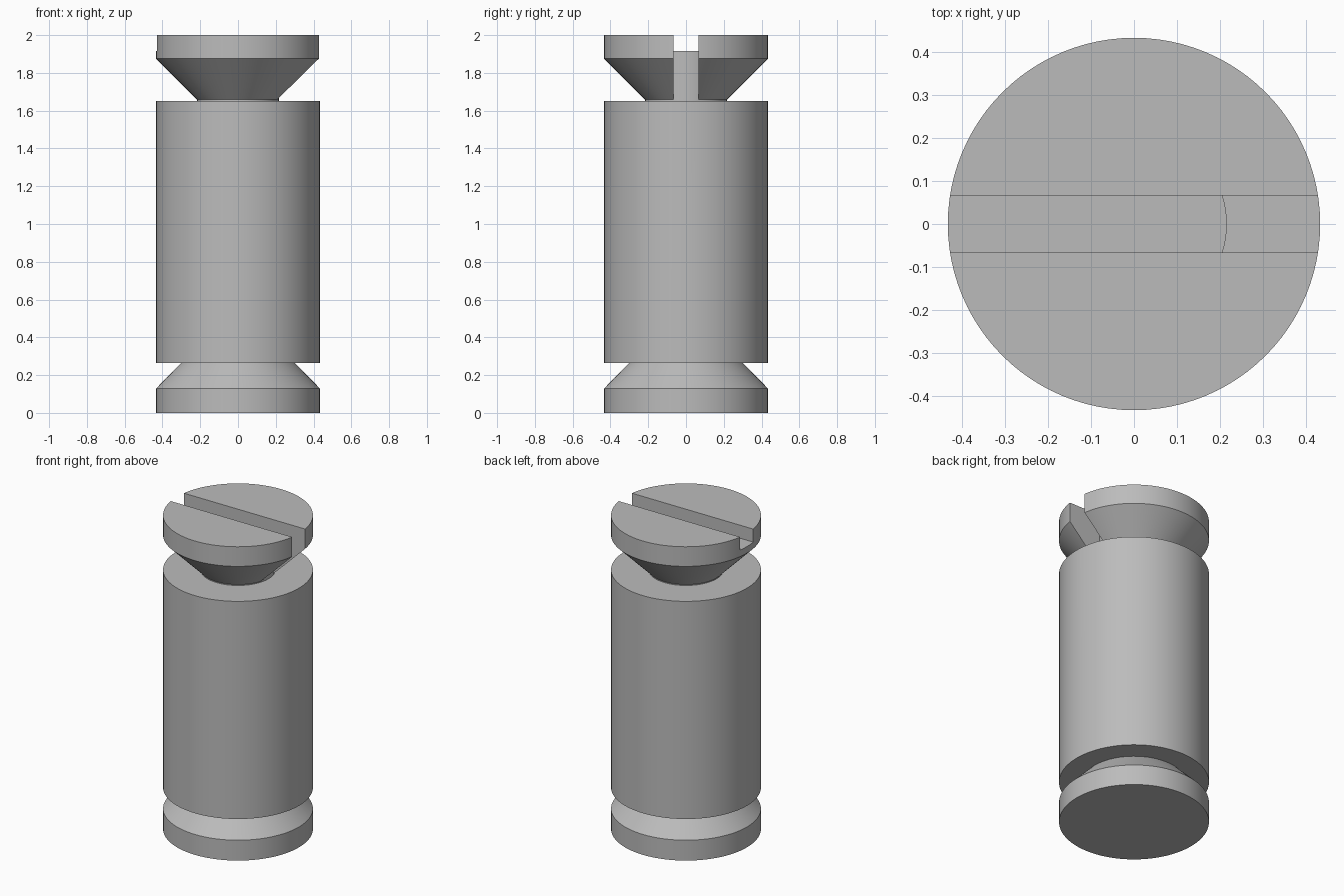
import bpy, bmesh, math

if "Cube" in bpy.data.objects:
    bpy.data.objects.remove(bpy.data.objects["Cube"], do_unlink=True)

R = 0.433            # outer radius
NECK = 0.216         # neck radius under the head
BODY_TOP = 1.652
SLOT_FLOOR = 1.917
HALF_SLOT = 0.066

steel = bpy.data.materials.new("plain_grey")
steel.use_nodes = True
grey = (0.5, 0.5, 0.5, 1)
steel.diffuse_color = grey
steel.node_tree.nodes["Principled BSDF"].inputs["Base Color"].default_value = grey


def add_object(name, bm):
    bmesh.ops.recalc_face_normals(bm, faces=bm.faces)
    mesh = bpy.data.meshes.new(name)
    bm.to_mesh(mesh)
    bm.free()
    mesh.materials.append(steel)
    obj = bpy.data.objects.new(name, mesh)
    bpy.context.collection.objects.link(obj)
    return obj


def lathe(name, profile, segments=96):
    """Turn a (radius, height) profile around z and cap both ends."""
    bm = bmesh.new()
    rings = []
    for r, z in profile:
        angles = [math.tau * i / segments for i in range(segments)]
        rings.append([bm.verts.new((r * math.cos(a), r * math.sin(a), z)) for a in angles])
    for low, high in zip(rings, rings[1:]):
        for i in range(segments):
            j = (i + 1) % segments
            bm.faces.new((low[i], low[j], high[j], high[i]))
    bm.faces.new(rings[0])
    bm.faces.new(rings[-1])
    return add_object(name, bm)


def prism(name, outline, bottom, top):
    """Extrude an xy outline upward."""
    bm = bmesh.new()
    face = bm.faces.new([bm.verts.new((x, y, bottom)) for x, y in outline])
    extruded = bmesh.ops.extrude_face_region(bm, geom=[face])["geom"]
    moved = [v for v in extruded if isinstance(v, bmesh.types.BMVert)]
    bmesh.ops.translate(bm, verts=moved, vec=(0, 0, top - bottom))
    return add_object(name, bm)


# Turned pin: foot flange, cone, long barrel, narrow neck and countersunk head
pin = lathe("slotted_pin", [
    (R, 0), (R, 0.13), (0.3, 0.265),
    (R, 0.265), (R, BODY_TOP),
    (NECK, BODY_TOP), (NECK, BODY_TOP + 0.006), (R, 1.875), (R, 2),
])

# Shallow slot across the head
h = HALF_SLOT
slot = prism("slot_cutter", [(-1, -h), (1, -h), (1, h), (-1, h)], SLOT_FLOOR, 2.1)

# Deep notch on one side, stopping at the round neck
span = math.asin(h / NECK)
arc = [span * (1 - i / 4) for i in range(9)]
notch = prism("notch_cutter",
              [(1, -h), (1, h)] + [(NECK * math.cos(a), NECK * math.sin(a)) for a in arc],
              BODY_TOP, 2.1)

bpy.context.view_layer.objects.active = pin
pin.select_set(True)
for cutter in (slot, notch):
    mod = pin.modifiers.new(cutter.name, "BOOLEAN")
    mod.operation = "DIFFERENCE"
    mod.solver = "EXACT"
    mod.object = cutter
    bpy.ops.object.modifier_apply(modifier=mod.name)
    bpy.data.objects.remove(cutter, do_unlink=True)

bpy.ops.object.shade_smooth_by_angle(angle=math.radians(30))
